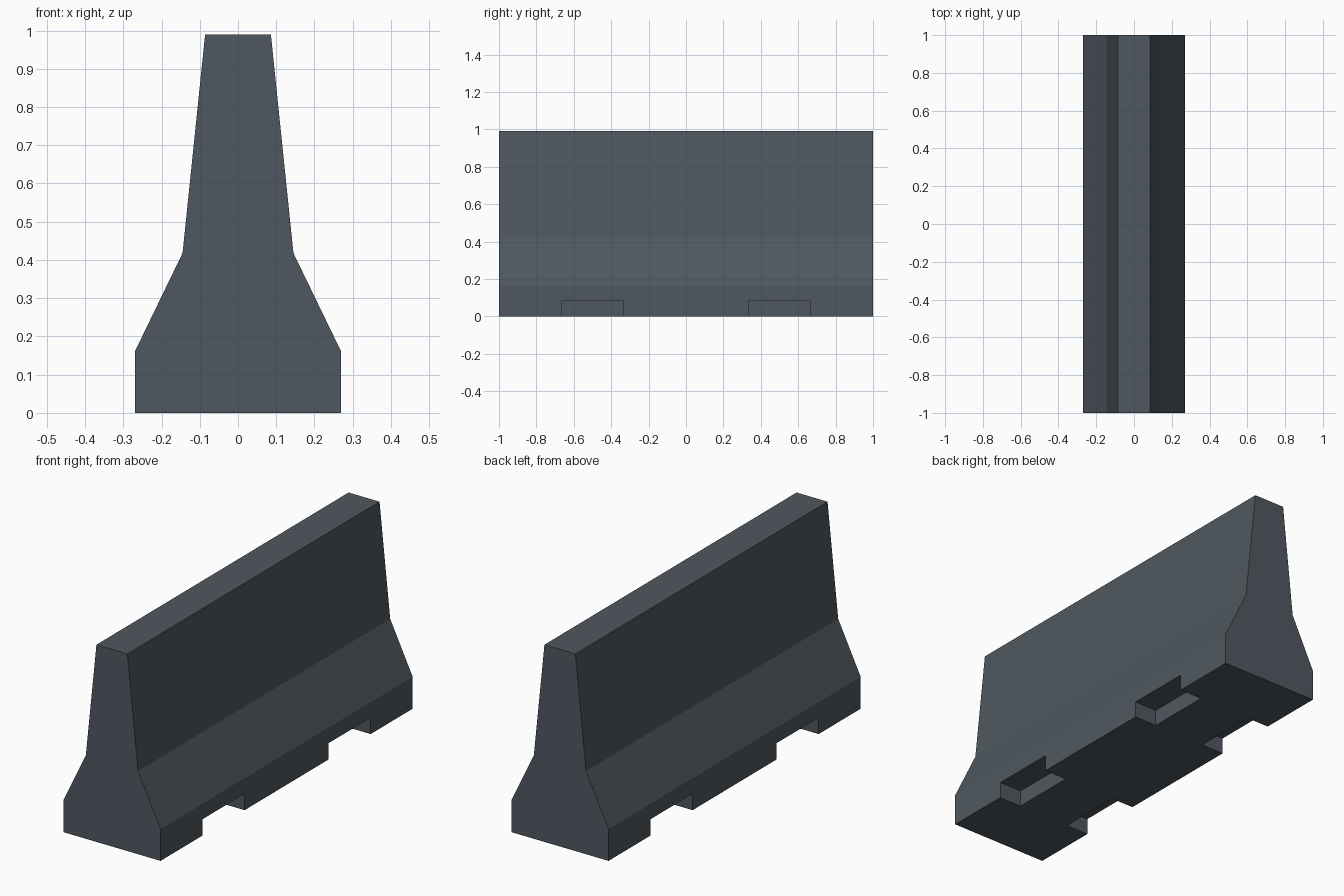
import bpy, bmesh

if "Cube" in bpy.data.objects:
    bpy.data.objects.remove(bpy.data.objects["Cube"])

concrete = bpy.data.materials.new("dark_grey_concrete")
concrete.diffuse_color = (0.078, 0.097, 0.115, 1)
concrete.use_nodes = True
concrete.node_tree.nodes["Principled BSDF"].inputs["Base Color"].default_value = concrete.diffuse_color


def make_object(name, bm):
    bmesh.ops.recalc_face_normals(bm, faces=bm.faces)
    mesh = bpy.data.meshes.new(name)
    bm.to_mesh(mesh)
    bm.free()
    mesh.materials.append(concrete)
    obj = bpy.data.objects.new(name, mesh)
    bpy.context.collection.objects.link(obj)
    return obj


# Barrier body: mirrored half profile extruded along y
half = [(0.27, 0), (0.27, 0.16), (0.145, 0.418), (0.086, 0.99)]
profile = half + [(-x, z) for x, z in reversed(half)]
bm = bmesh.new()
face = bm.faces.new([bm.verts.new((x, -1, z)) for x, z in profile])
ext = bmesh.ops.extrude_face_region(bm, geom=[face])
verts = [v for v in ext["geom"] if isinstance(v, bmesh.types.BMVert)]
bmesh.ops.translate(bm, verts=verts, vec=(0, 2, 0))
barrier = make_object("barrier_body", bm)

# Lifting notches: two pockets on each long side, open below
bm = bmesh.new()
for sx in (-1, 1):
    for sy in (-1, 1):
        box = bmesh.ops.create_cube(bm, size=1)["verts"]
        bmesh.ops.scale(bm, verts=box, vec=(0.255, 1 / 3, 0.182))
        bmesh.ops.translate(bm, verts=box, vec=(sx * 0.2725, sy * 0.5, -0.009))
cutter = make_object("notch_cutter", bm)
cutter.hide_render = True

cut = barrier.modifiers.new("notches", 'BOOLEAN')
cut.operation = 'DIFFERENCE'
cut.solver = 'EXACT'
cut.object = cutter
bpy.context.view_layer.objects.active = barrier
barrier.select_set(True)
bpy.ops.object.modifier_apply(modifier=cut.name)
bpy.data.objects.remove(cutter)
